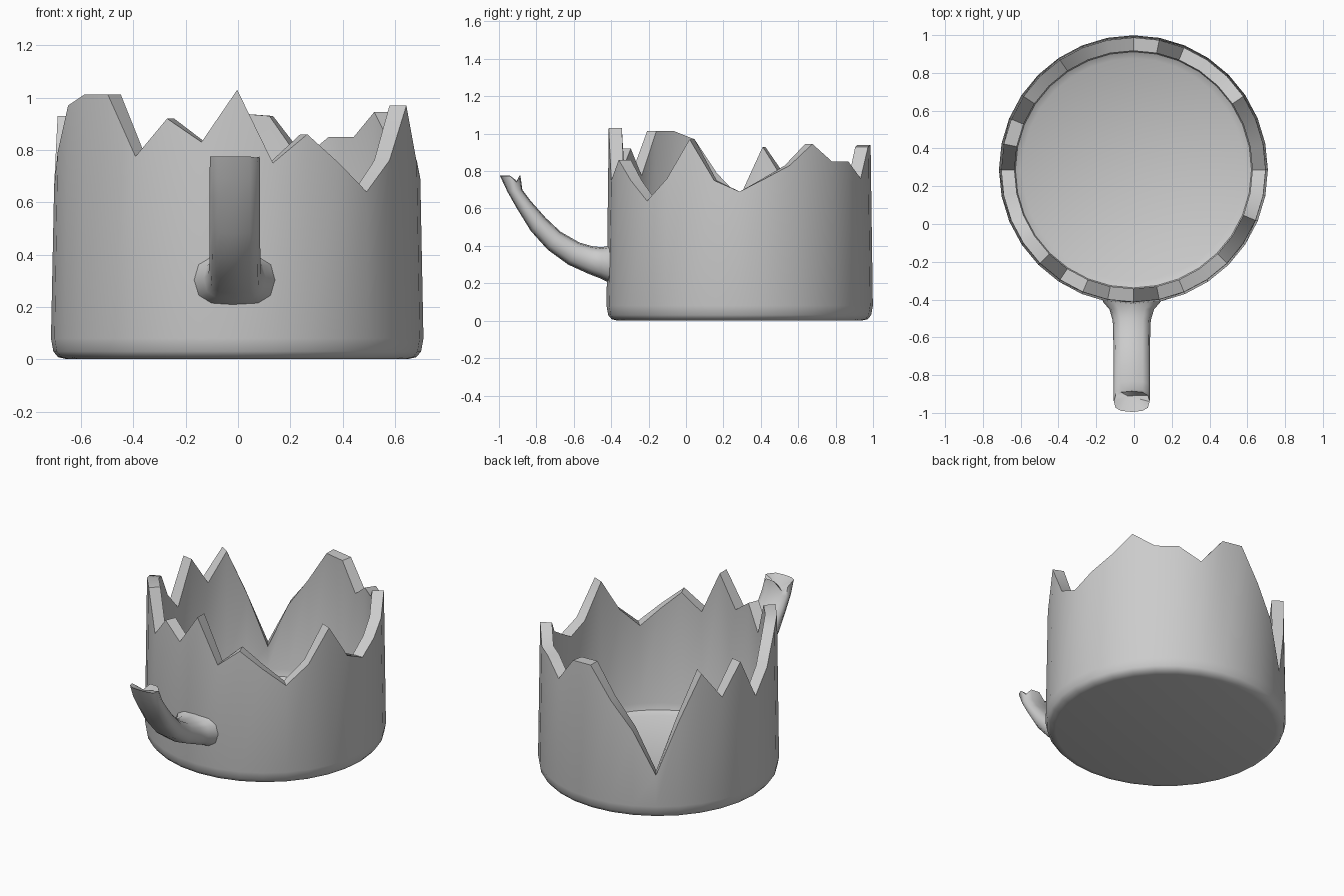
import bpy, bmesh, math

if "Cube" in bpy.data.objects:
    bpy.data.objects.remove(bpy.data.objects["Cube"])

N = 32
CX, CY = -0.003, 0.287


def finish(bm, name, angle):
    bmesh.ops.recalc_face_normals(bm, faces=bm.faces)
    me = bpy.data.meshes.new(name)
    bm.to_mesh(me)
    bm.free()
    ob = bpy.data.objects.new(name, me)
    bpy.context.collection.objects.link(ob)
    bpy.ops.object.select_all(action='DESELECT')
    ob.select_set(True)
    bpy.context.view_layer.objects.active = ob
    bpy.ops.object.shade_smooth_by_angle(angle=math.radians(angle))
    return ob


def bridge(bm, a, b):
    n = len(a)
    for i in range(n):
        j = (i + 1) % n
        bm.faces.new((a[i], a[j], b[j], b[i]))


# broken rim heights, counter-clockwise from the front
rim = [1.03, .75, .86, .75, .64, .76, .97, .75,
       .69, .76, .83, .945, .85, .85, .76, .93,
       .94, .74, .56, .28, .63, .92, .74, .93,
       .66, .79, .97, 1.013, 1.013, .775, .92, .83]

# cup body: outer wall, jagged rim, inner wall and floor
bm = bmesh.new()


def ring(radius, z):
    out = []
    for k in range(N):
        a = 2 * math.pi * k / N
        out.append(bm.verts.new((CX + radius * math.sin(a),
                                 CY - radius * math.cos(a),
                                 rim[k] if z is None else z)))
    return out


profile = [(.65, 0), (.685, .008), (.703, .03), (.712, .08), (.700, None),
           (.630, None), (.638, .13), (.625, .09), (.59, .07)]
rings = [ring(r, z) for r, z in profile]
for a, b in zip(rings, rings[1:]):
    bridge(bm, a, b)
bm.faces.new(rings[0])
bm.faces.new(rings[-1])
finish(bm, "broken_cup", 40)

# handle stump: (lower y, z), (upper y, z), half width
sections = [((-.375, .20), (-.375, .41), .165),
            ((-.415, .205), (-.415, .40), .150),
            ((-.455, .225), (-.45, .393), .118),
            ((-.52, .25), (-.50, .398), .101),
            ((-.63, .30), (-.57, .418), .098),
            ((-.74, .38), (-.67, .475), .097),
            ((-.83, .48), (-.75, .55), .097),
            ((-.91, .61), (-.83, .64), .097),
            ((-.955, .69), (-.875, .70), .097)]
M = 12
bm = bmesh.new()


def power(v, p):
    return math.copysign(abs(v) ** p, v)


def section(lo, up, w, heights=None):
    out = []
    for i in range(M):
        a = 2 * math.pi * i / M
        c, s = power(math.cos(a), .75), power(math.sin(a), .75)
        y = (lo[0] + up[0]) / 2 + c * (lo[0] - up[0]) / 2
        z = (lo[1] + up[1]) / 2 + c * (lo[1] - up[1]) / 2
        if heights:
            z = heights[i]
        out.append(bm.verts.new((-.012 + w * s, y, z)))
    return out


hs = [section(*s) for s in sections]
# snapped-off tip with an uneven edge
tip = section((-.995, 0), (-.885, 0), .095,
              [.775, .775, .77, .775, .74, .775, .775, .72, .75, .775, .775, .775])
hs.append(tip)
for a, b in zip(hs, hs[1:]):
    bridge(bm, a, b)
bm.faces.new(hs[0])
centre = bm.verts.new((-.035, -.91, .735))
for i in range(M):
    bm.faces.new((tip[i], tip[(i + 1) % M], centre))
finish(bm, "handle_stump", 50)
